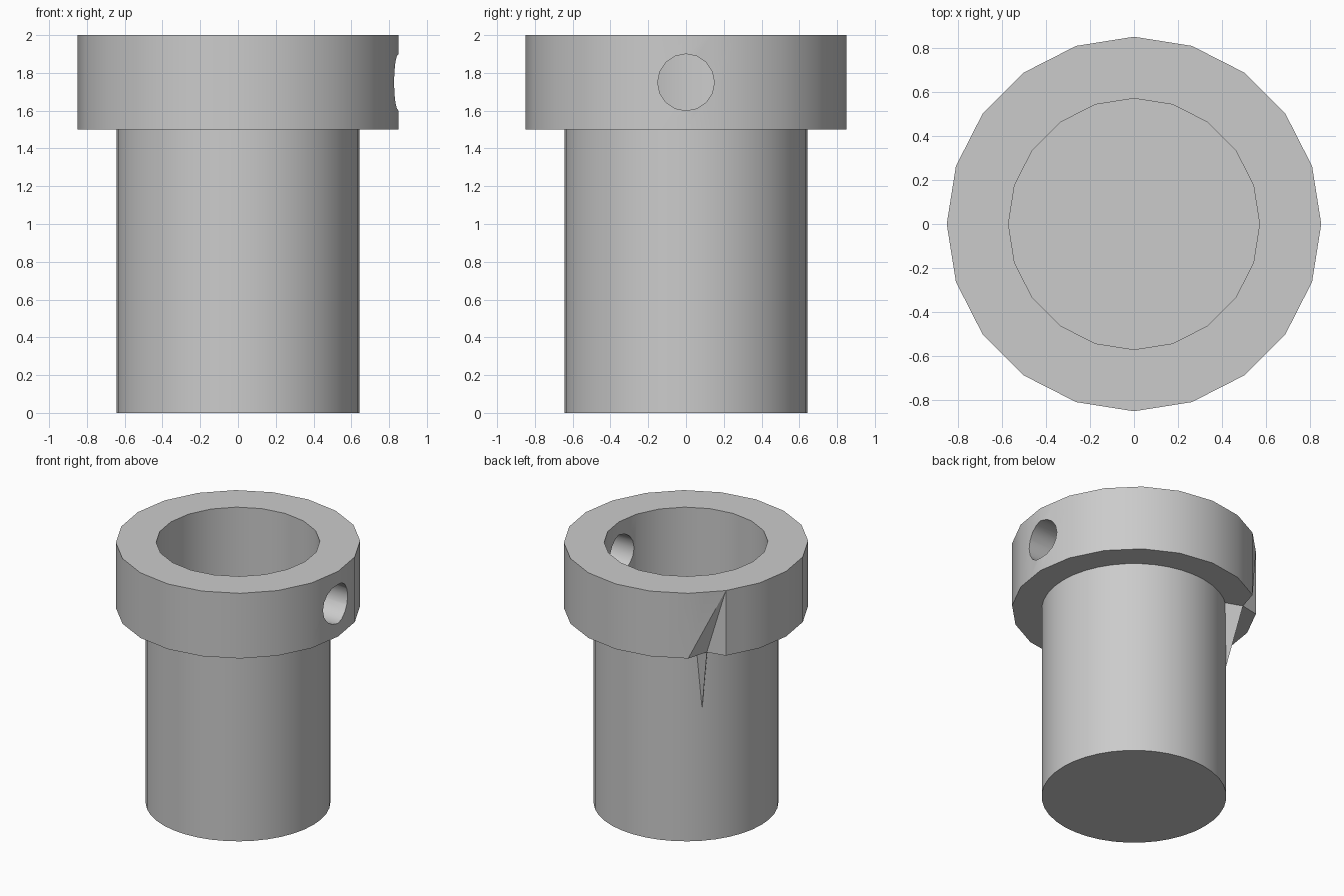
import bpy, bmesh
from math import cos, sin, pi, radians

if "Cube" in bpy.data.objects:
    bpy.data.objects.remove(bpy.data.objects["Cube"], do_unlink=True)

SEGS = 40
grey = bpy.data.materials.new("plain grey")
grey.use_nodes = True
colour = (0.6, 0.6, 0.6, 1)
grey.diffuse_color = colour
grey.node_tree.nodes["Principled BSDF"].inputs["Base Color"].default_value = colour


def polar(radius, angle, z):
    return (radius * cos(angle), radius * sin(angle), z)


def add_object(name, bm):
    bmesh.ops.recalc_face_normals(bm, faces=bm.faces)
    mesh = bpy.data.meshes.new(name)
    bm.to_mesh(mesh)
    bm.free()
    mesh.materials.append(grey)
    obj = bpy.data.objects.new(name, mesh)
    bpy.context.collection.objects.link(obj)
    return obj


def activate(obj):
    bpy.ops.object.select_all(action='DESELECT')
    obj.select_set(True)
    bpy.context.view_layer.objects.active = obj


# Body profile from the base up and down into the bore: radius, height, coarse facets
profile = [(0.643, 0, False), (0.643, 1.5, False), (0.85, 1.5, True),
           (0.85, 2, True), (0.57, 2, True), (0.57, 0.1, True)]
bm = bmesh.new()
rings = []
for radius, z, coarse in profile:
    ring = []
    for i in range(SEGS):
        flat = cos(2 * pi / SEGS) if coarse and i % 2 else 1
        ring.append(bm.verts.new(polar(radius * flat, 2 * pi * i / SEGS, z)))
    rings.append(ring)

# Dent in the lower edge of the collar at the back
DENT = 15
low, high = rings[2], rings[3]
low[DENT].co = polar(0.76, radians(136), 1.5)
for lower, upper in zip(rings, rings[1:]):
    for i in range(SEGS):
        if lower is low and i in (DENT - 1, DENT):
            continue
        j = (i + 1) % SEGS
        bm.faces.new((lower[i], lower[j], upper[j], upper[i]))
a, n, b = low[DENT - 1:DENT + 2]
top_a, top_mid, top_b = high[DENT - 1:DENT + 2]
bm.faces.new((a, top_b, top_mid, top_a))
bm.faces.new((a, n, top_b))
bm.faces.new((n, b, top_b))

# Closed base and bore floor
bm.faces.new(rings[0])
bm.faces.new(rings[-1])
body = add_object("collared_cup", bm)

# Round side hole through the collar wall
bpy.ops.mesh.primitive_cylinder_add(vertices=16, radius=0.15, depth=0.9,
                                    location=(0.8, 0, 1.75),
                                    rotation=(0, pi / 2, 0))
cutter = bpy.context.object
cutter.name = "side_hole_cutter"
cutter.hide_render = True
cutter.data.materials.append(grey)
activate(body)
cut = body.modifiers.new("side hole", 'BOOLEAN')
cut.operation = 'DIFFERENCE'
cut.solver = 'EXACT'
cut.object = cutter
bpy.ops.object.modifier_apply(modifier=cut.name)
bpy.data.objects.remove(cutter, do_unlink=True)
bpy.ops.object.shade_smooth_by_angle(angle=radians(28))

# Small pointed rib under the dent
bm = bmesh.new()
outer = bm.verts.new(polar(0.76, radians(136), 1.5))
tip = bm.verts.new(polar(0.64, radians(135), 1.0))
left = bm.verts.new(polar(0.635, radians(131), 1.5))
right = bm.verts.new(polar(0.635, radians(139), 1.5))
for tri in ((outer, left, tip), (outer, tip, right),
            (outer, right, left), (left, right, tip)):
    bm.faces.new(tri)
add_object("back_rib", bm)
